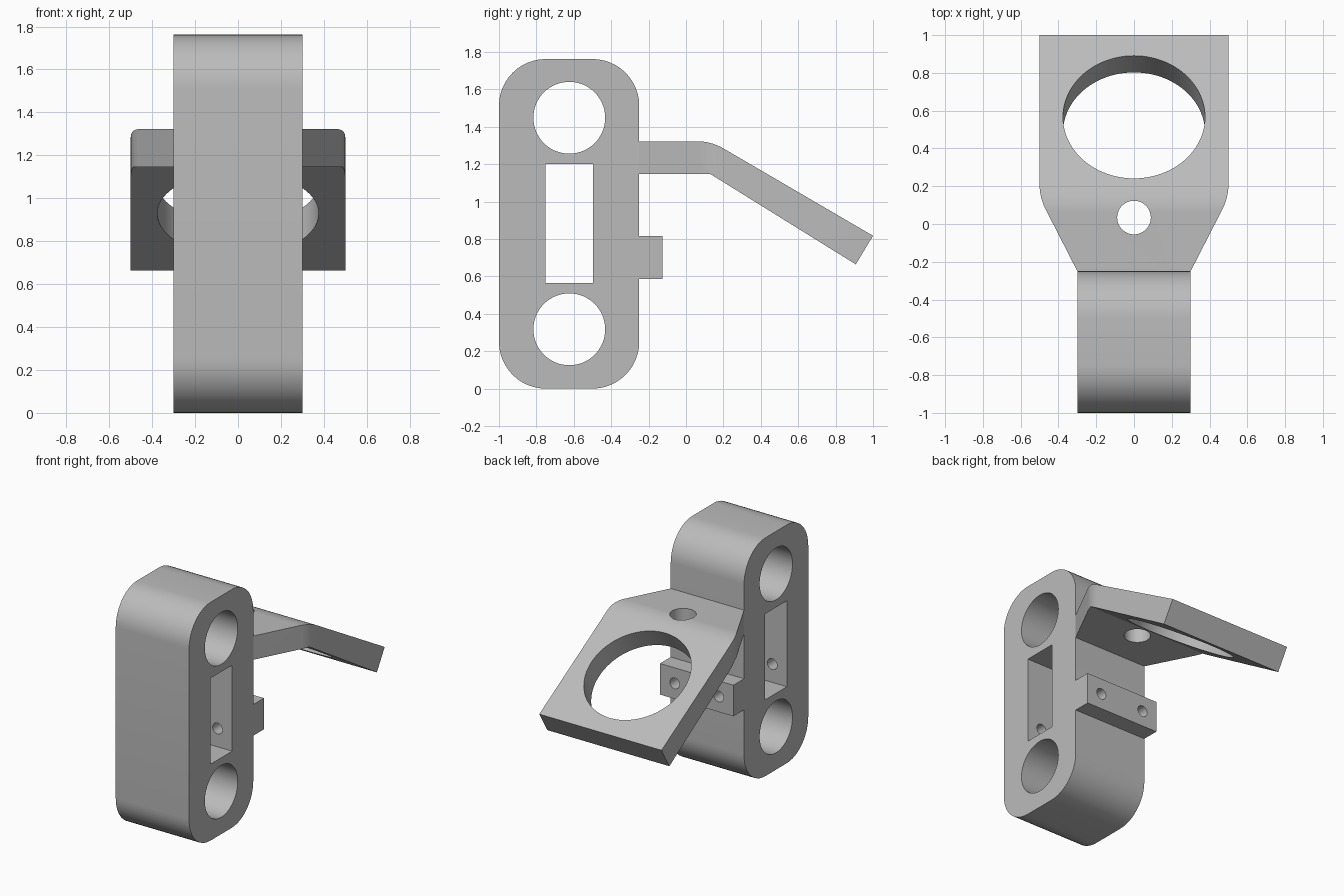
import bpy, bmesh, math
from mathutils import Vector, Matrix

cube = bpy.data.objects.get("Cube")
if cube:
    bpy.data.objects.remove(cube, do_unlink=True)

grey = bpy.data.materials.new("plain_grey")
grey.use_nodes = True
COLOUR = (0.5, 0.5, 0.5, 1)
grey.diffuse_color = COLOUR
grey.node_tree.nodes["Principled BSDF"].inputs["Base Color"].default_value = COLOUR


def fillet(prev, corner, nxt, tangent, steps=12):
    """Arc points rounding a corner, starting `tangent` away from it."""
    p, c, n = Vector(prev), Vector(corner), Vector(nxt)
    u, v = (p - c).normalized(), (n - c).normalized()
    half = u.angle(v) / 2
    radius = tangent * math.tan(half)
    centre = c + (u + v).normalized() * (tangent / math.cos(half))
    a, b = c + u * tangent - centre, c + v * tangent - centre
    sweep = a.angle(b)
    return [tuple(centre + (a * math.sin((1 - i / steps) * sweep)
                            + b * math.sin(i / steps * sweep)) / math.sin(sweep))
            for i in range(steps + 1)] if radius else [corner]


def rounded(points):
    """Outline from (a, b, tangent) corners."""
    out = []
    for i, (a, b, t) in enumerate(points):
        if t:
            out += fillet(points[i - 1][:2], (a, b), points[(i + 1) % len(points)][:2], t)
        else:
            out.append((a, b))
    return out


def prism(name, outline, place, sweep):
    """Extrude an outline; place maps its two coordinates to 3D."""
    bm = bmesh.new()
    face = bm.faces.new([bm.verts.new(place(a, b)) for a, b in outline])
    ext = bmesh.ops.extrude_face_region(bm, geom=[face])
    verts = [g for g in ext["geom"] if isinstance(g, bmesh.types.BMVert)]
    bmesh.ops.translate(bm, vec=sweep, verts=verts)
    bmesh.ops.recalc_face_normals(bm, faces=bm.faces)
    mesh = bpy.data.meshes.new(name)
    bm.to_mesh(mesh)
    bm.free()
    mesh.materials.append(grey)
    obj = bpy.data.objects.new(name, mesh)
    bpy.context.collection.objects.link(obj)
    return obj


def side_prism(name, outline, half):
    return prism(name, outline, lambda y, z: (-half, y, z), (2 * half, 0, 0))


def rod(name, centre, axis, radius, length, sides=64):
    """Cylinder centred on a point along an axis."""
    ring = [(radius * math.cos(2 * math.pi * i / sides),
             radius * math.sin(2 * math.pi * i / sides)) for i in range(sides)]
    turn = Vector((0, 0, 1)).rotation_difference(Vector(axis)).to_matrix().to_4x4()
    frame = Matrix.Translation(centre) @ turn
    return prism(name, ring, lambda a, b: frame @ Vector((a, b, -length / 2)),
                 turn @ Vector((0, 0, length)))


def apply_tool(obj, tool, operation="DIFFERENCE"):
    mod = obj.modifiers.new("cut", "BOOLEAN")
    mod.operation = operation
    mod.solver = "EXACT"
    mod.object = tool
    bpy.ops.object.select_all(action="DESELECT")
    bpy.context.view_layer.objects.active = obj
    obj.select_set(True)
    bpy.ops.object.modifier_apply(modifier=mod.name)
    bpy.data.objects.remove(tool, do_unlink=True)


def finish(obj):
    bpy.ops.object.select_all(action="DESELECT")
    bpy.context.view_layer.objects.active = obj
    obj.select_set(True)
    bpy.ops.object.shade_smooth_by_angle(angle=math.radians(25))


# Clamp body with its rear tab, one side outline
FRONT, BACK, TOP, R = -1, -0.25, 1.762, 0.25
TAB_LOW, TAB_HIGH, TAB_BACK = 0.585, 0.815, -0.125
body = side_prism("clamp_body", rounded([
    (FRONT, 0, R), (BACK, 0, R),
    (BACK, TAB_LOW, 0), (TAB_BACK, TAB_LOW, 0), (TAB_BACK, TAB_HIGH, 0), (BACK, TAB_HIGH, 0),
    (BACK, TOP, R), (FRONT, TOP, R)]), 0.3)

# Two round bores and the rectangular window
for z in (0.317, 1.448):
    apply_tool(body, rod("bore_cutter", (0, -0.624, z), (1, 0, 0), 0.192, 1))
apply_tool(body, side_prism("window_cutter", [
    (-0.75, 0.565), (-0.497, 0.565), (-0.497, 1.2), (-0.75, 1.2)], 0.5))

# Blind screw holes from the tab through the window into the front wall
for x in (-0.18, 0.18):
    apply_tool(body, rod("screw_cutter", (x, -0.48, 0.7), (0, 1, 0), 0.04, 0.8, 32))
finish(body)

# Bent mounting plate: side outline trimmed by its plan outline
plate = side_prism("mounting_plate", rounded([
    (BACK, 1.146, 0), (0.132, 1.146, 0), (0.908, 0.664, 0),
    (1, 0.817, 0), (0.135, 1.322, 0.075), (BACK, 1.322, 0)]), 0.6)
plan = rounded([
    (-0.3, BACK, 0), (0.3, BACK, 0), (0.5, 0.14, 0.07),
    (0.5, 1.1, 0), (-0.5, 1.1, 0), (-0.5, 0.14, 0.07)])
apply_tool(plate, prism("plan_trim", plan, lambda x, y: (x, y, 0.3), (0, 0, 1.3)), "INTERSECT")

# Large hole square to the slope, small hole straight down
slope = math.radians(30.3)
apply_tool(plate, rod("large_hole_cutter", (0, 0.566, 1.07),
                      (0, math.sin(slope), math.cos(slope)), 0.376, 0.6, 96))
apply_tool(plate, rod("small_hole_cutter", (0, 0.034, 1.25), (0, 0, 1), 0.089, 0.6, 48))
finish(plate)
